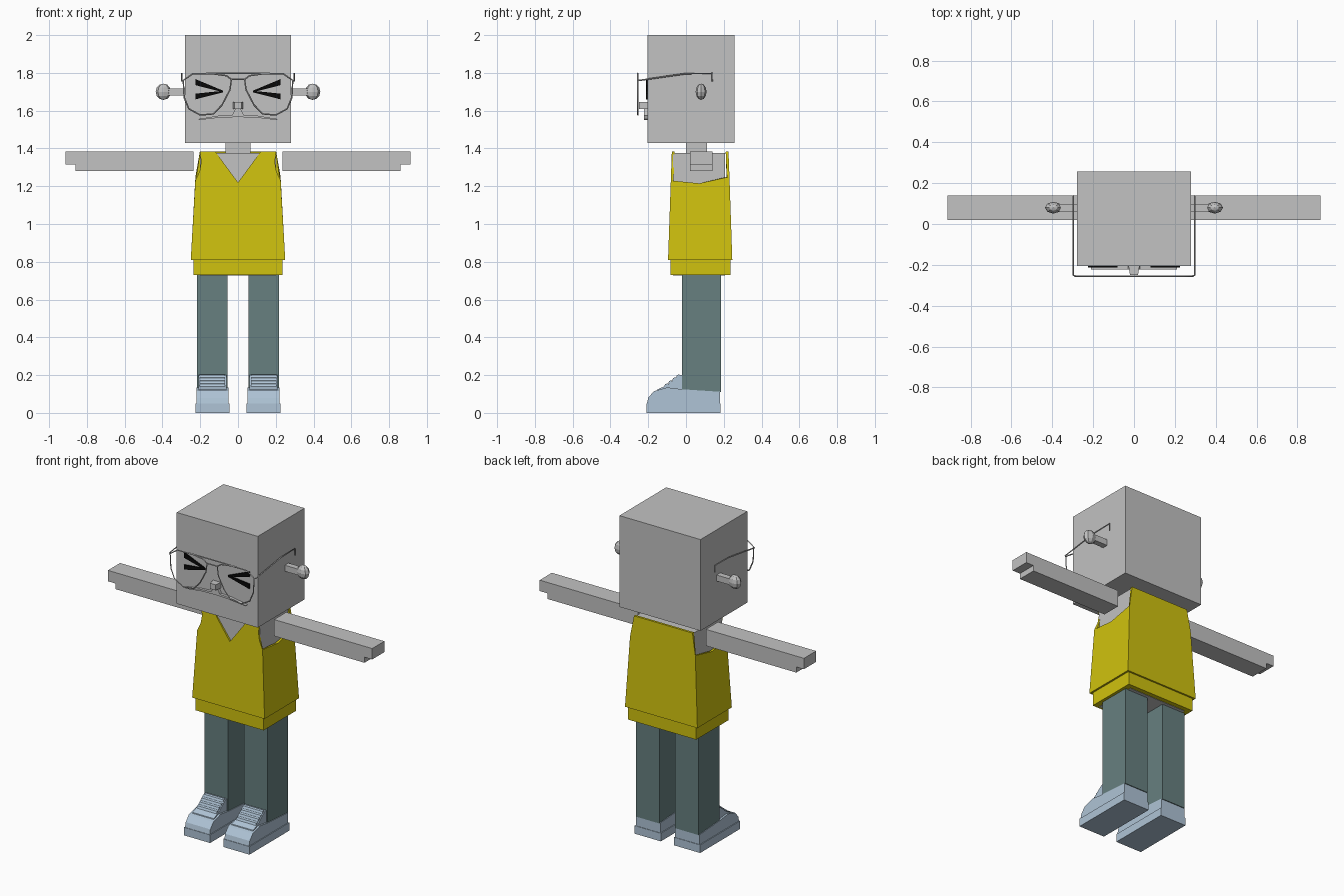
import bpy, bmesh
from mathutils import Vector

cube = bpy.data.objects.get("Cube")
if cube:
    bpy.data.objects.remove(cube, do_unlink=True)


def material(name, srgb):
    col = [(c / 255 / 12.92 if c < 11 else ((c / 255 + 0.055) / 1.055) ** 2.4) for c in srgb] + [1]
    m = bpy.data.materials.new(name)
    m.use_nodes = True
    m.diffuse_color = col
    m.node_tree.nodes["Principled BSDF"].inputs["Base Color"].default_value = col
    return m


GREY = material("grey", (194, 194, 194))
YELLOW = material("yellow", (208, 194, 14))
TEAL = material("dark teal", (103, 128, 128))
BLUE = material("pale blue", (175, 196, 214))
BLACK = material("black", (8, 8, 8))


def finish(name, bm, mat, mirror=False):
    bmesh.ops.recalc_face_normals(bm, faces=bm.faces)
    me = bpy.data.meshes.new(name)
    bm.to_mesh(me)
    bm.free()
    me.materials.append(mat)
    ob = bpy.data.objects.new(name, me)
    bpy.context.collection.objects.link(ob)
    if mirror:
        mod = ob.modifiers.new("mirror", 'MIRROR')
        mod.use_clip = True
    return ob


def prism(name, pts, axis, a, b, mat, mirror=False):
    """Extrude a profile along x (points are y, z) or y (points are x, z)."""
    place = (lambda p, t: (t, *p)) if axis == 'x' else (lambda p, t: (p[0], t, p[1]))
    bm = bmesh.new()
    face = bm.faces.new([bm.verts.new(place(p, a)) for p in pts])
    ext = bmesh.ops.extrude_face_region(bm, geom=[face])
    moved = [v for v in ext["geom"] if isinstance(v, bmesh.types.BMVert)]
    step = Vector((b - a, 0, 0)) if axis == 'x' else Vector((0, b - a, 0))
    bmesh.ops.translate(bm, verts=moved, vec=step)
    return finish(name, bm, mat, mirror)


def box(name, x, y, z, mat, mirror=False):
    pts = [(y[0], z[0]), (y[1], z[0]), (y[1], z[1]), (y[0], z[1])]
    return prism(name, pts, 'x', x[0], x[1], mat, mirror)


def wire(name, pts, closed=False, radius=0.004):
    cu = bpy.data.curves.new(name, 'CURVE')
    cu.dimensions = '3D'
    cu.bevel_depth = radius
    cu.bevel_resolution = 0
    cu.use_fill_caps = True
    sp = cu.splines.new('POLY')
    sp.points.add(len(pts) - 1)
    for p, co in zip(sp.points, pts):
        p.co = (*co, 1)
    sp.use_cyclic_u = closed
    cu.materials.append(GREY)
    ob = bpy.data.objects.new(name, cu)
    bpy.context.collection.objects.link(ob)


# Head, neck, body
box("head", (-0.28, 0.28), (-0.205, 0.257), (1.43, 2.0), GREY)
box("neck", (-0.065, 0.065), (0.0, 0.11), (1.37, 1.44), GREY)
box("torso", (-0.2, 0.2), (-0.068, 0.206), (0.728, 1.377), GREY)

# Arms with a notch under the fingertips
prism("arms", [(0.235, 1.28), (0.86, 1.28), (0.86, 1.315), (0.913, 1.315),
               (0.913, 1.383), (0.235, 1.383)], 'y', 0.02, 0.14, GREY, True)

# Tunic: flared open shell with a V neck and arm openings
bm = bmesh.new()
front = [(0, 0.81), (0.25, 0.81), (0.226, 1.23), (0.203, 1.28), (0.195, 1.33),
         (0.202, 1.383), (0.12, 1.383), (0, 1.22)]
back = [(0, 0.81), (0.25, 0.81), (0.226, 1.25), (0.202, 1.383), (0, 1.383)]
side = [(-0.095, 0.81), (0.245, 0.81), (0.23, 1.25), (0.07, 1.215), (-0.08, 1.23)]


def slope(z, low, high):
    return low + (high - low) * (z - 0.81) / 0.43


bm.faces.new([bm.verts.new((x, slope(z, -0.095, -0.08), z)) for x, z in front])
bm.faces.new([bm.verts.new((x, slope(z, 0.245, 0.23), z)) for x, z in reversed(back)])
bm.faces.new([bm.verts.new((slope(z, 0.25, 0.226), y, z)) for y, z in side])
bmesh.ops.remove_doubles(bm, verts=bm.verts, dist=0.004)
tunic = finish("tunic", bm, YELLOW, True)
shell = tunic.modifiers.new("thickness", 'SOLIDIFY')
shell.thickness = 0.015
shell.offset = -1
box("tunic_hem", (-0.235, 0.235), (-0.083, 0.235), (0.73, 0.815), YELLOW)

# Legs
box("legs", (0.055, 0.217), (-0.02, 0.185), (0.11, 0.74), TEAL, True)

# Shoes: sole, upper, tongue and straps
box("shoe_soles", (0.046, 0.226), (-0.21, 0.183), (0, 0.05), BLUE, True)
prism("shoe_uppers", [(-0.207, 0.05), (0.18, 0.05), (0.18, 0.112), (-0.02, 0.125),
                      (-0.1, 0.135), (-0.17, 0.115), (-0.2, 0.08)],
      'x', 0.051, 0.221, BLUE, True)
prism("shoe_tongues", [(-0.16, 0.1), (0, 0.1), (0, 0.2), (-0.035, 0.2), (-0.1, 0.147), (-0.15, 0.125)],
      'x', 0.062, 0.21, BLUE, True)
for i in range(4):
    y, z = -0.112 + i * 0.021, 0.14 + i * 0.016
    prism(f"shoe_strap_{i + 1}", [(y - 0.004, z), (y + 0.014, z), (y + 0.016, z + 0.016), (y + 0.002, z + 0.013)],
          'x', 0.068, 0.204, BLUE, True)

# Ears: stem and faceted knob
box("ear_stems", (0.27, 0.375), (0.062, 0.098), (1.68, 1.718), GREY, True)
bm = bmesh.new()
bmesh.ops.create_uvsphere(bm, u_segments=8, v_segments=6, radius=1)
bmesh.ops.scale(bm, verts=bm.verts, vec=(0.041, 0.029, 0.043))
bmesh.ops.translate(bm, verts=bm.verts, vec=(0.395, 0.08, 1.7))
finish("ear_knobs", bm, GREY, True)

# Squeezed shut eyes, each from two slanted bars
prism("eye_upper_bars", [(0.08, 1.698), (0.225, 1.735), (0.225, 1.767), (0.08, 1.706)],
      'y', -0.213, -0.204, BLACK, True)
prism("eye_lower_bars", [(0.08, 1.697), (0.225, 1.66), (0.225, 1.69), (0.08, 1.705)],
      'y', -0.213, -0.204, BLACK, True)

# Nose and moustache
nose = box("nose", (-0.028, 0.028), (-0.25, -0.2), (1.61, 1.645), GREY)
for v in nose.data.vertices:
    if v.co.y < -0.22:
        v.co.x *= 0.7
prism("moustache", [(0, 1.612), (0.014, 1.61), (0.03, 1.578), (0.1, 1.574), (0.21, 1.556),
                    (0.205, 1.55), (0.1, 1.563), (0, 1.566)], 'y', -0.222, -0.2, GREY, True)

# Aviator glasses
lens = [(0.29, 1.76), (0.24, 1.795), (0.13, 1.795), (0.06, 1.785), (0.035, 1.765), (0.043, 1.71),
        (0.085, 1.63), (0.13, 1.583), (0.2, 1.577), (0.26, 1.61), (0.285, 1.67)]
for s, label in ((1, "left"), (-1, "right")):
    wire(f"{label}_lens_rim", [(s * x, -0.255, z) for x, z in lens], True)
    wire(f"{label}_temple", [(s * 0.288, -0.255, 1.757), (s * 0.298, -0.25, 1.76), (s * 0.298, 0, 1.796),
                             (s * 0.298, 0.138, 1.798), (s * 0.298, 0.138, 1.755)])
wire("glasses_top_bar", [(-0.17, -0.255, 1.798), (0.17, -0.255, 1.798)])
wire("glasses_bridge", [(-0.035, -0.255, 1.767), (0.035, -0.255, 1.767)])
